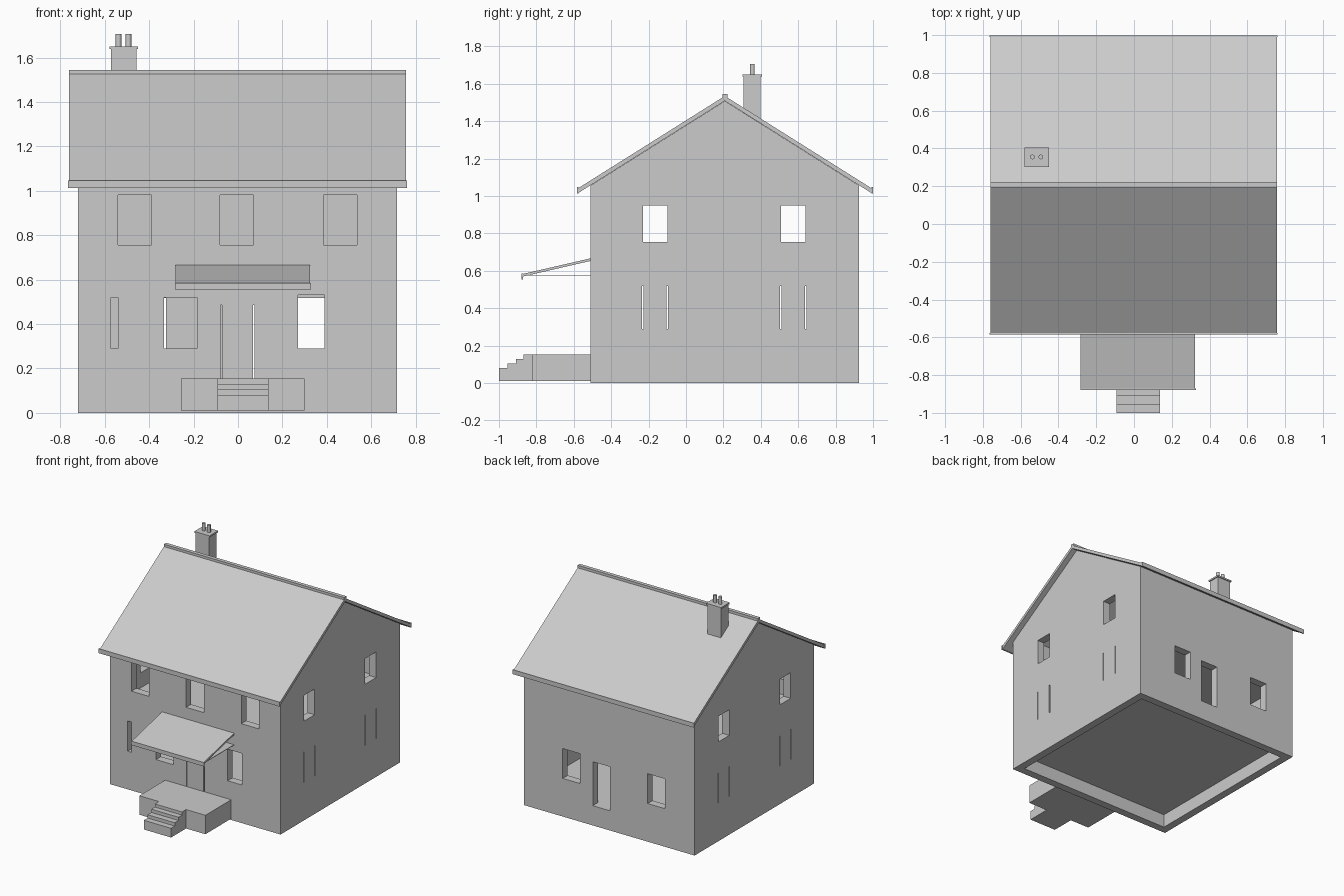
import bpy, bmesh

if "Cube" in bpy.data.objects:
    bpy.data.objects.remove(bpy.data.objects["Cube"])

CY = 0.2075            # ridge line in y
T = 0.06               # wall thickness
SLOPE = 0.629          # roof pitch


def add_box(bm, x0, x1, y0, y1, z0, z1):
    v = bmesh.ops.create_cube(bm, size=1)["verts"]
    for p in v:
        p.co.x = x1 if p.co.x > 0 else x0
        p.co.y = y1 if p.co.y > 0 else y0
        p.co.z = z1 if p.co.z > 0 else z0


def finish(bm, name):
    bmesh.ops.recalc_face_normals(bm, faces=bm.faces[:])
    me = bpy.data.meshes.new(name)
    bm.to_mesh(me)
    bm.free()
    ob = bpy.data.objects.new(name, me)
    bpy.context.collection.objects.link(ob)
    return ob


def boxes(name, *specs):
    bm = bmesh.new()
    for s in specs:
        add_box(bm, *s)
    return finish(bm, name)


def prism(name, x0, x1, profile):
    """Extrude a (y, z) profile along x."""
    bm = bmesh.new()
    f = bm.faces.new([bm.verts.new((x0, y, z)) for y, z in profile])
    g = bmesh.ops.extrude_face_region(bm, geom=[f])["geom"]
    bmesh.ops.translate(bm, vec=(x1 - x0, 0, 0),
                        verts=[e for e in g if isinstance(e, bmesh.types.BMVert)])
    return finish(bm, name)


def subtract(ob, *cutters):
    for c in cutters:
        m = ob.modifiers.new("cut", "BOOLEAN")
        m.operation, m.solver, m.object = "DIFFERENCE", "EXACT", c
    dg = bpy.context.evaluated_depsgraph_get()
    me = bpy.data.meshes.new_from_object(ob.evaluated_get(dg))
    ob.modifiers.clear()
    ob.data = me
    for c in cutters:
        bpy.data.objects.remove(c)


# Walls: gabled block, hollowed out and pierced by openings
X0, X1, Y0, Y1 = -0.72, 0.715, -0.51, 0.925
APEX = 1.508
wall_top = APEX - SLOPE * (CY - Y0)
walls = prism("walls", X0, X1, [(Y0, 0), (Y1, 0), (Y1, wall_top), (CY, APEX), (Y0, wall_top)])
inside = boxes("inside_cutter", (X0 + T, X1 - T, Y0 + T, Y1 - T, -0.5, 2))

front = [(-0.54, -0.39, 0.755, 0.98), (-0.08, 0.07, 0.755, 0.98), (0.385, 0.535, 0.755, 0.98),
         (-0.572, -0.54, 0.29, 0.52), (-0.333, -0.185, 0.29, 0.52), (0.27, 0.39, 0.29, 0.53),
         (-0.078, -0.071, 0.15, 0.485), (0.067, 0.074, 0.15, 0.485)]
back = [(0.245, 0.39, 0.29, 0.517), (-0.007, 0.137, 0.15, 0.485), (-0.47, -0.325, 0.29, 0.517)]
side = [(-0.23, -0.10, 0.755, 0.95), (0.508, 0.64, 0.755, 0.95)]
side += [(y - 0.004, y + 0.004, 0.29, 0.52) for y in (-0.231, -0.099, 0.507, 0.64)]

cuts = [(a, b, Y0 - 0.05, Y0 + 0.1, c, d) for a, b, c, d in front]
cuts += [(a, b, Y1 - 0.1, Y1 + 0.05, c, d) for a, b, c, d in back]
for a, b, c, d in side:
    cuts += [(X0 - 0.05, X0 + 0.1, a, b, c, d), (X1 - 0.1, X1 + 0.05, a, b, c, d)]
subtract(walls, inside, boxes("opening_cutters", *cuts))

# Floors inside
for name, z in (("ground_floor", 0.148), ("upper_floor", 0.64)):
    boxes(name, (X0 + T, X1 - T, Y0 + T, Y1 - T, z - 0.045, z))

# Roof slab with eaves boards and ridge cap
H, TOP, TH = 0.7875, 1.535, 0.026
eave = TOP - SLOPE * H
prism("roof", -0.76, 0.757, [(CY - H, eave), (CY, TOP), (CY + H, eave),
                             (CY + H, eave - TH), (CY, TOP - TH), (CY - H, eave - TH)])
for name, y in (("front_eaves_board", CY - H), ("back_eaves_board", CY + H)):
    boxes(name, (-0.765, 0.76, y - 0.004, y + 0.004, 1.013, 1.047))
boxes("ridge_cap", (-0.76, 0.757, CY - 0.013, CY + 0.015, 1.522, 1.545))

# Chimney with two pots
boxes("chimney_stack", (-0.572, -0.458, 0.308, 0.398, 1.36, 1.64))
boxes("chimney_cap", (-0.579, -0.451, 0.302, 0.405, 1.638, 1.65))
for i, x in enumerate((-0.538, -0.493)):
    bpy.ops.mesh.primitive_cylinder_add(vertices=24, radius=0.0125, depth=0.06,
                                        location=(x, 0.355, 1.675))
    bpy.context.object.name = f"chimney_pot_{i + 1}"
    bpy.ops.object.shade_smooth_by_angle()

# Porch canopy: sloping slab, front board and thin ceiling
prism("canopy_roof", -0.282, 0.324, [(-0.875, 0.583), (Y0, 0.667), (Y0, 0.653), (-0.875, 0.569)])
boxes("canopy_board", (-0.284, 0.328, -0.879, -0.872, 0.555, 0.585))
boxes("canopy_ceiling", (-0.282, 0.324, -0.872, Y0, 0.575, 0.579))

# Porch base and steps
boxes("porch_base", (-0.256, 0.30, -0.82, Y0, 0.01, 0.154))
prism("porch_steps", -0.092, 0.137, [(-1.0, 0.01), (-1.0, 0.08), (-0.955, 0.08), (-0.955, 0.105),
                                     (-0.91, 0.105), (-0.91, 0.13), (-0.868, 0.13),
                                     (-0.868, 0.154), (-0.82, 0.154), (-0.82, 0.01)])
